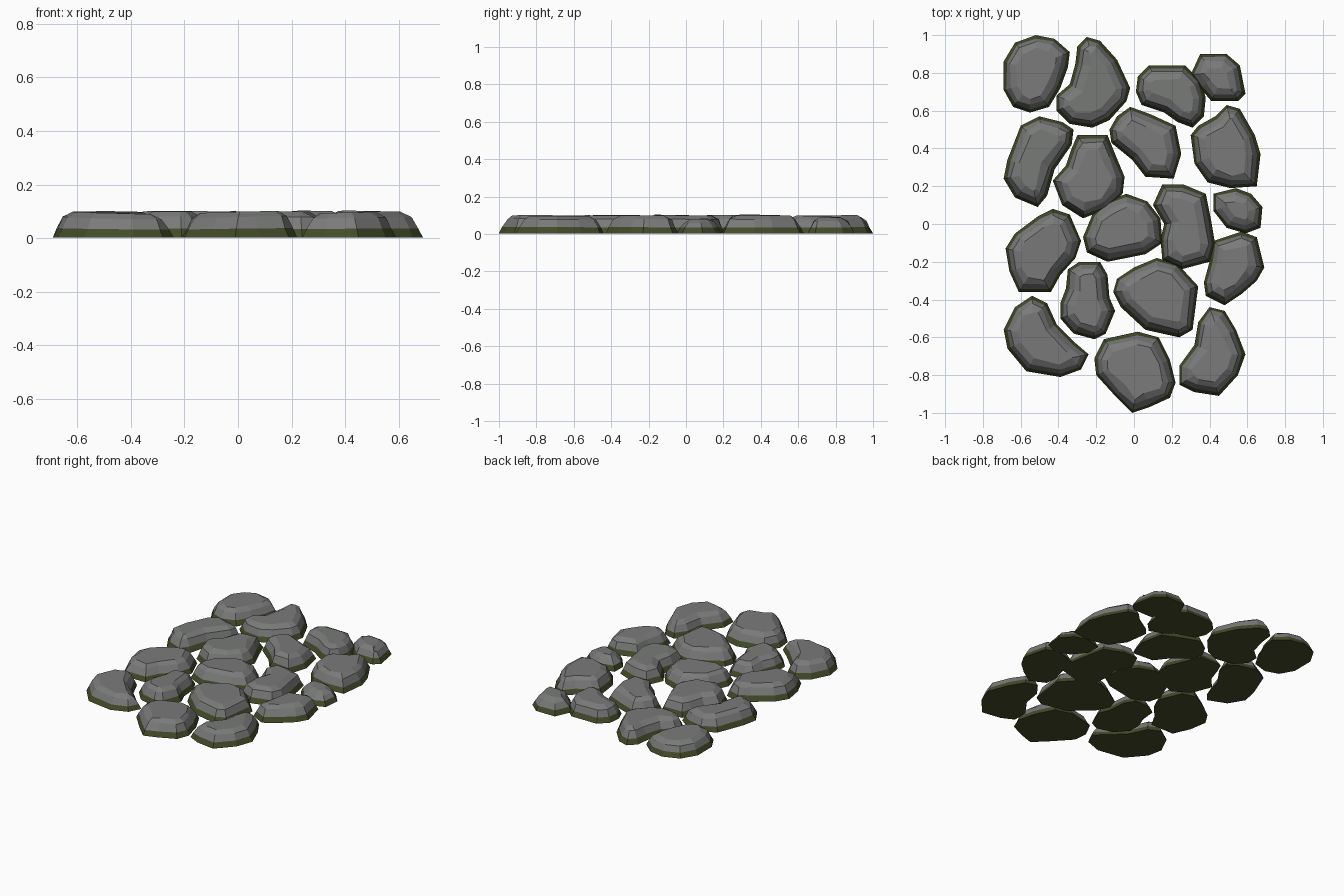
import bpy, bmesh, random
from mathutils import Vector

random.seed(7)


def material(name, rgb):
    m = bpy.data.materials.new(name)
    m.diffuse_color = (*rgb, 1)
    return m


STONE = material("grey stone", (0.19, 0.195, 0.19))
MOSS = material("dark moss", (0.055, 0.07, 0.022))
count = 0


def inset_point(pts, i, d):
    """Mitred inward offset of one corner of a clockwise outline."""
    a, b, c = pts[i - 1], pts[i], pts[(i + 1) % len(pts)]
    e1, e2 = (b - a).normalized(), (c - b).normalized()
    n1, n2 = Vector((e1.y, -e1.x)), Vector((e2.y, -e2.x))
    n = (n1 + n2).normalized()
    return b + n * d / max(n.dot(n1), 0.75)


def stone(*outline, top=0.098):
    """Flat slab: mossy foot, sloping grey side, bevelled rim, slightly tilted top."""
    global count
    count += 1
    pts = [Vector(p) for p in outline]
    centre = sum(pts, Vector((0, 0))) / len(pts)
    tilt = Vector((random.uniform(-.025, .025), random.uniform(-.025, .025)))
    bm = bmesh.new()
    rings = []
    # (inset, height, inset variation, share of the tilt)
    for d, z, vary, share in ((0, 0.003, 0, 0), (0.016, 0.035, 0.003, 0.5),
                              (0.038, top - 0.02, 0.006, 1), (0.07, top, 0.01, 1)):
        ring = []
        for i in range(len(pts)):
            p = inset_point(pts, i, d + random.uniform(-vary, vary))
            ring.append(bm.verts.new((p.x, p.y, z + share * tilt.dot(p - centre))))
        rings.append(ring)
    # rows of side faces: the lowest row is moss
    for row, (lo, hi) in enumerate(zip(rings, rings[1:])):
        for i in range(len(pts)):
            j = (i + 1) % len(pts)
            bm.faces.new((lo[i], lo[j], hi[j], hi[i])).material_index = int(row == 0)
    bm.faces.new(rings[-1])
    bm.faces.new(rings[0]).material_index = 1
    bmesh.ops.recalc_face_normals(bm, faces=bm.faces)
    name = f"paving_stone_{count:02d}"
    me = bpy.data.meshes.new(name)
    bm.to_mesh(me)
    bm.free()
    me.materials.append(STONE)
    me.materials.append(MOSS)
    bpy.context.collection.objects.link(bpy.data.objects.new(name, me))


# back row
stone((-.52, 1), (-.42, .98), (-.34, .91), (-.35, .83), (-.39, .72), (-.45, .62),
      (-.55, .59), (-.64, .62), (-.69, .71), (-.69, .86), (-.63, .96), top=.093)
stone((-.25, .99), (-.18, .97), (-.09, .87), (-.02, .72), (-.04, .65), (-.13, .55), (-.22, .51),
      (-.34, .53), (-.41, .6), (-.41, .68), (-.34, .74), (-.31, .85), (-.3, .94))
stone((.08, .84), (.27, .84), (.35, .76), (.38, .67), (.37, .57), (.31, .51),
      (.23, .54), (.16, .59), (.04, .63), (.01, .7), (.02, .78))
stone((.35, .9), (.49, .9), (.56, .84), (.59, .69), (.55, .65), (.41, .65), (.35, .72), (.3, .79),
      top=.09)
# second row
stone((.49, .63), (.56, .61), (.64, .47), (.67, .37), (.65, .2), (.51, .19),
      (.39, .22), (.32, .32), (.3, .47), (.34, .52), (.43, .57), top=.1)
stone((-.02, .62), (.09, .58), (.22, .52), (.25, .37), (.21, .24), (.06, .25),
      (-.01, .34), (-.12, .43), (-.13, .5), (-.09, .57))
stone((-.5, .57), (-.38, .54), (-.32, .5), (-.33, .42), (-.42, .29), (-.46, .15),
      (-.51, .09), (-.63, .14), (-.69, .24), (-.67, .34), (-.6, .52))
stone((-.3, .47), (-.14, .47), (-.1, .37), (-.05, .25), (-.06, .16), (-.14, .08),
      (-.27, .03), (-.38, .1), (-.43, .23), (-.36, .31), (-.33, .4), top=.1)
# middle row
stone((-.04, .16), (.07, .12), (.14, .03), (.15, -.1), (.06, -.16), (-.14, -.2),
      (-.25, -.15), (-.27, -.07), (-.22, .05), (-.15, .12))
stone((.15, .21), (.26, .21), (.38, .16), (.41, .01), (.43, -.11), (.4, -.2),
      (.25, -.24), (.15, -.19), (.14, -.08), (.16, 0), (.1, .1), top=.1)
stone((.54, .19), (.62, .16), (.68, .09), (.67, -.02), (.59, -.05), (.49, -.02), (.42, .07),
      (.42, .16), top=.08)
stone((.57, -.04), (.65, -.07), (.69, -.23), (.65, -.3), (.57, -.37), (.48, -.43),
      (.38, -.38), (.37, -.31), (.4, -.2), (.42, -.09))
stone((-.43, .08), (-.34, .05), (-.28, -.09), (-.31, -.18), (-.39, -.27), (-.44, -.36),
      (-.61, -.36), (-.66, -.25), (-.68, -.13), (-.63, -.05), (-.51, .04))
# fourth row
stone((-.29, -.2), (-.18, -.2), (-.14, -.27), (-.13, -.39), (-.1, -.46), (-.15, -.58), (-.21, -.61),
      (-.32, -.58), (-.39, -.5), (-.39, -.42), (-.36, -.34), (-.35, -.24))
stone((.12, -.18), (.23, -.21), (.34, -.33), (.31, -.56), (.24, -.6), (.06, -.56),
      (-.07, -.44), (-.11, -.36), (-.09, -.29), (0, -.23), top=.1)
# front row
stone((-.54, -.38), (-.46, -.42), (-.41, -.53), (-.31, -.63), (-.24, -.69), (-.28, -.77),
      (-.39, -.81), (-.57, -.78), (-.67, -.66), (-.69, -.56), (-.63, -.44), top=.095)
stone((.02, -.57), (.13, -.6), (.19, -.72), (.22, -.84), (.19, -.92), (.08, -.97),
      (-.01, -1), (-.1, -.91), (-.2, -.8), (-.21, -.71), (-.16, -.61))
stone((.4, -.44), (.48, -.46), (.54, -.56), (.59, -.69), (.55, -.8), (.45, -.91),
      (.32, -.89), (.24, -.85), (.24, -.75), (.32, -.64), (.34, -.52), top=.095)
